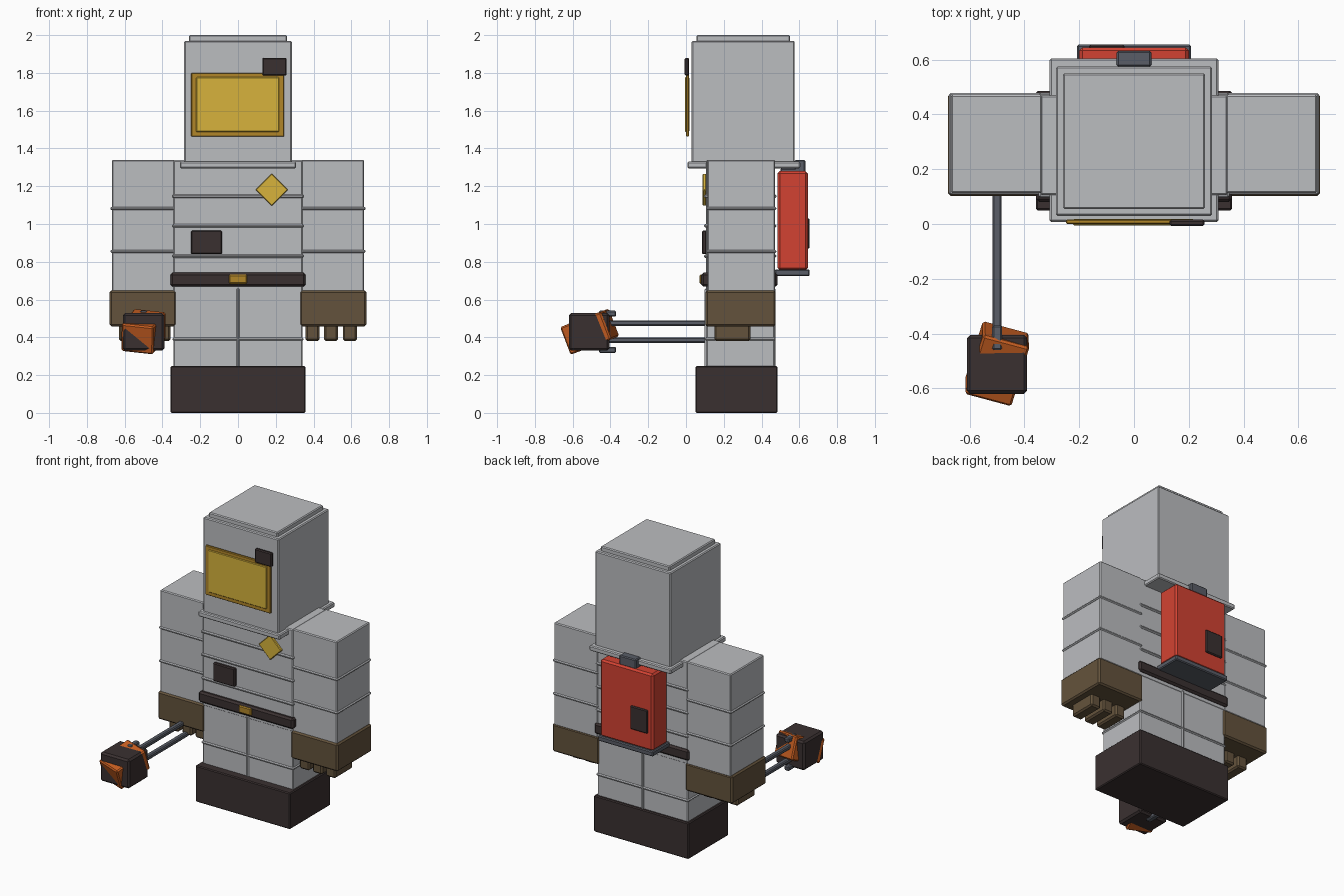
import bpy
from math import radians
from mathutils import Vector

old = bpy.data.objects.get("Cube")
if old:
    bpy.data.objects.remove(old, do_unlink=True)


def material(name, rgb):
    m = bpy.data.materials.new(name)
    m.diffuse_color = (*rgb, 1)
    m.use_nodes = True
    m.node_tree.nodes["Principled BSDF"].inputs["Base Color"].default_value = (*rgb, 1)
    return m


SUIT = material("suit grey", (0.5, 0.51, 0.53))
DARK = material("near black", (0.042, 0.03, 0.03))
GLOVE = material("glove brown", (0.127, 0.086, 0.045))
GOLD = material("gold", (0.68, 0.45, 0.045))
FRAME = material("dark gold", (0.44, 0.24, 0.022))
RED = material("pack red", (0.65, 0.055, 0.032))
STEEL = material("steel", (0.1, 0.11, 0.135))
ORANGE = material("orange", (0.56, 0.11, 0.015))


def box(name, x, y, z, mat, bevel=0.006, rot=(0, 0, 0)):
    """Bevelled box from (min, max) ranges, rotated in degrees about its centre."""
    lo, hi = Vector((x[0], y[0], z[0])), Vector((x[1], y[1], z[1]))
    bpy.ops.mesh.primitive_cube_add(size=1, location=(lo + hi) / 2)
    ob = bpy.context.object
    ob.name = name
    ob.scale = hi - lo
    bpy.ops.object.transform_apply(location=False, rotation=False, scale=True)
    ob.rotation_euler = [radians(a) for a in rot]
    ob.data.materials.append(mat)
    if bevel:
        mod = ob.modifiers.new("soft edges", "BEVEL")
        mod.width = bevel
        mod.segments = 1
    return ob


def wide(half):
    return (-half, half)


# Head
box("helmet", wide(0.285), (0.03, 0.575), (1.32, 1.97), SUIT)
box("helmet_cap", wide(0.26), (0.055, 0.55), (1.96, 2.0), SUIT)
box("collar", wide(0.308), (0.008, 0.605), (1.295, 1.33), SUIT)
box("visor_frame", (-0.248, 0.244), (0.0, 0.016), (1.462, 1.8), FRAME, 0.004)
box("visor_glass", (-0.222, 0.218), (-0.006, 0.018), (1.488, 1.777), GOLD, 0.004)
box("helmet_lamp", (0.13, 0.258), (-0.007, 0.016), (1.785, 1.88), DARK)

# Torso and legs, with raised seams
box("torso", wide(0.342), (0.105, 0.47), (0.64, 1.338), SUIT)
box("legs", wide(0.342), (0.107, 0.468), (0.24, 0.66), SUIT)
for z in (1.147, 0.99, 0.83):
    box("torso_seam", wide(0.348), (0.096, 0.478), (z - 0.009, z + 0.009), SUIT)
box("leg_seam", wide(0.348), (0.099, 0.475), (0.382, 0.398), SUIT)
box("leg_divider", wide(0.009), (0.099, 0.475), (0.24, 0.66), SUIT)
box("boots", wide(0.358), (0.05, 0.485), (0.0, 0.248), DARK)
box("belt", wide(0.358), (0.08, 0.485), (0.668, 0.742), DARK, 0.012)
box("buckle", wide(0.048), (0.072, 0.1), (0.683, 0.732), FRAME)
box("chest_badge", (0.118, 0.24), (0.088, 0.108), (1.12, 1.242), GOLD, 0.004, (0, 45, 0))
box("chest_pouch", (-0.25, -0.085), (0.084, 0.11), (0.84, 0.965), DARK)

# Arms, gloves and fingers on both sides
for side, s in (("left", 1), ("right", -1)):
    def span(a, b):
        return sorted((s * a, s * b))
    box(side + "_arm", span(0.335, 0.668), (0.113, 0.472), (0.64, 1.34), SUIT)
    for z in (1.082, 0.855):
        box(side + "_arm_seam", span(0.333, 0.676), (0.107, 0.478), (z - 0.008, z + 0.008), SUIT)
    box(side + "_glove", span(0.325, 0.68), (0.103, 0.475), (0.458, 0.648), GLOVE, 0.01)
    for x in (0.395, 0.493, 0.592):
        box(side + "_finger", span(x - 0.037, x + 0.037), (0.15, 0.342), (0.38, 0.47), GLOVE, 0.01)

# Backpack
box("pack", wide(0.2), (0.485, 0.645), (0.755, 1.28), RED, 0.012)
box("pack_base", wide(0.208), (0.47, 0.655), (0.725, 0.76), STEEL)
box("pack_panel", (-0.165, -0.035), (0.635, 0.655), (0.87, 1.03), DARK)
box("pack_valve_plate", wide(0.063), (0.5, 0.63), (1.272, 1.295), STEEL)
box("pack_valve", wide(0.063), (0.575, 0.632), (1.275, 1.34), STEEL)

# Tool held in the right hand: two rods, clamps, dark block and tilted core
for z in (0.475, 0.385):
    box("tool_rod", (-0.517, -0.483), (-0.455, 0.16), (z - 0.014, z + 0.014), STEEL)
for z in (0.525, 0.333):
    box("tool_clamp", (-0.518, -0.482), (-0.46, -0.37), (z - 0.016, z + 0.016), STEEL)
box("tool_block", (-0.61, -0.39), (-0.62, -0.405), (0.33, 0.528), DARK, 0.012)
box("tool_core", (-0.588, -0.412), (-0.63, -0.39), (0.352, 0.508), ORANGE, 0.008, (20, 6, -15))
